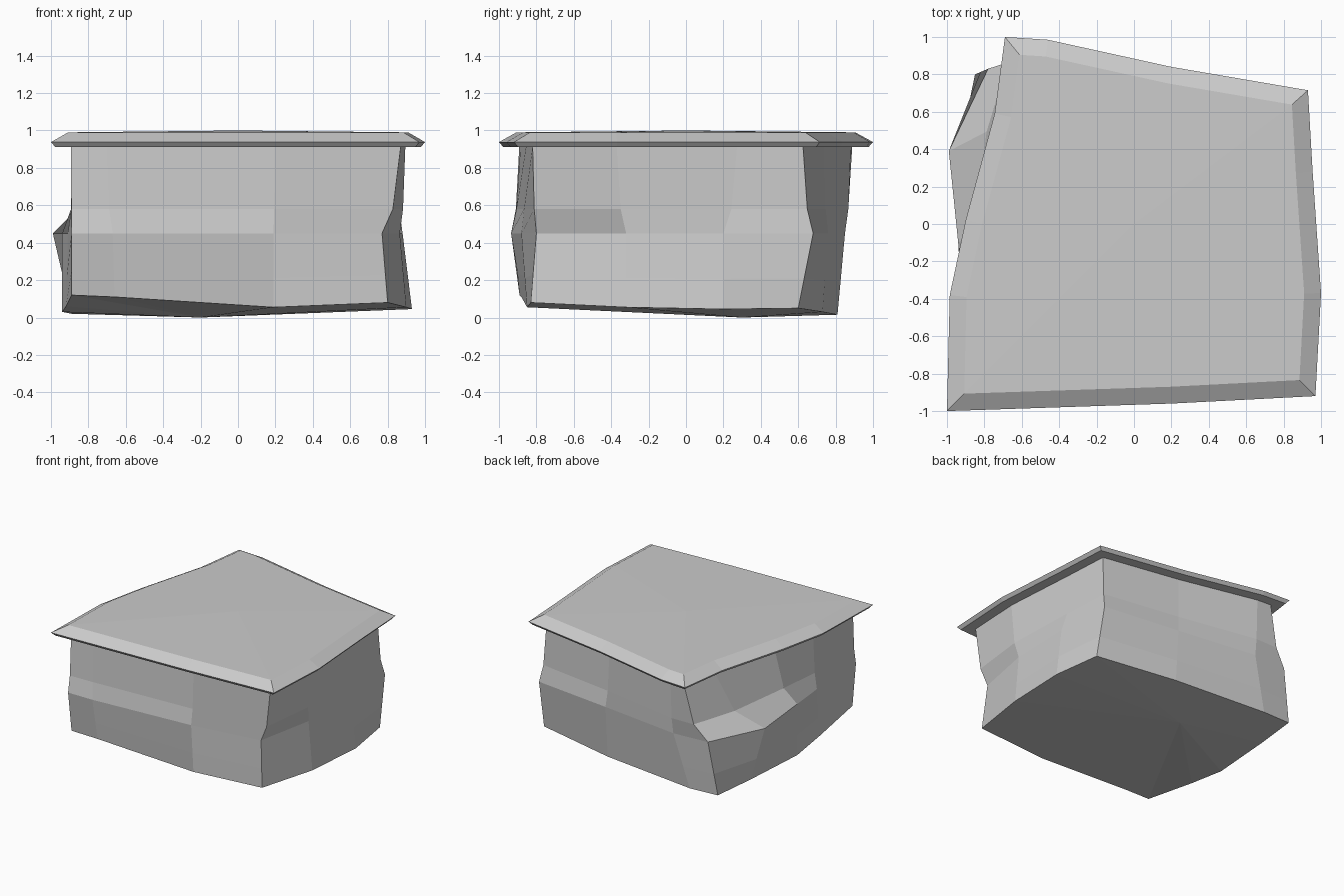
import bpy, bmesh
from mathutils import Vector

if "Cube" in bpy.data.objects:
    bpy.data.objects.remove(bpy.data.objects["Cube"])

# Lid outline, counter-clockwise from the front-left corner
RIM = [(-1, -1), (-.7, -.99), (.2, -.96), (.97, -.92), (1, -.37), (.955, .28), (.93, .715),
       (.2, .84), (-.46, .985), (-.69, 1), (-.745, .59), (-.9, .02), (-.985, -.38)]
# Body outline at half height (bulges at the back-left)
MIDDLE = [(-.89, -.935), (-.67, -.935), (.19, -.88), (.77, -.80), (.865, -.32), (.88, .2), (.86, .68),
          (.2, .76), (-.48, .85), (-.78, .83), (-.99, .39), (-.94, -.1), (-.91, -.4)]
# Body outline at the sloping underside
BASE = [(-.89, -.89, .12), (-.66, -.88, .11), (.19, -.85, .055), (.80, -.83, .08), (.90, -.32, .055),
        (.93, .2, .045), (.87, .60, .05), (.2, .73, .03), (-.6, .81, .015), (-.85, .80, .02),
        (-.89, .43, .02), (-.94, -.1, .03), (-.92, -.42, .06)]


def inset(points, d):
    """Mitred inward offset of a counter-clockwise outline."""
    out = []
    for i, p in enumerate(points):
        p = Vector(p)
        a = (p - Vector(points[i - 1])).normalized()
        b = (Vector(points[(i + 1) % len(points)]) - p).normalized()
        na, nb = Vector((-a.y, a.x)), Vector((-b.y, b.x))
        out.append(p + (na + nb) * d / (1 + na.dot(nb)))
    return out


def at(points, z):
    return [Vector((p[0], p[1], z)) for p in points]


def blend(r, s, t):
    return [a.lerp(b, t) for a, b in zip(r, s)]


def loft(name, rings, bottom, top):
    """Skin stacked rings (low to high) and fan each end to a centre point."""
    bm = bmesh.new()
    loops = [[bm.verts.new(p) for p in r] for r in rings]
    n = len(loops[0])
    lo, hi = bm.verts.new(bottom), bm.verts.new(top)
    for i in range(n):
        j = (i + 1) % n
        for r, s in zip(loops, loops[1:]):
            bm.faces.new((r[i], r[j], s[j], s[i]))
        bm.faces.new((lo, loops[0][j], loops[0][i]))
        bm.faces.new((hi, loops[-1][i], loops[-1][j]))
    bmesh.ops.recalc_face_normals(bm, faces=bm.faces)
    mesh = bpy.data.meshes.new(name)
    bm.to_mesh(mesh)
    bm.free()
    ob = bpy.data.objects.new(name, mesh)
    bpy.context.collection.objects.link(ob)
    return ob


inner = inset(RIM, .09)

# Overhanging slab with a wide top bevel and a thin lower bevel
loft("top_slab", [at(inset(RIM, .022), .912), at(RIM, .938), at(inner, .99)],
     (0, 0, .912), (0, 0, 1))

# Faceted stone body
head = at(inset(RIM, .105), .915)
mid = at(MIDDLE, .45)
base = [Vector(p) for p in BASE]
shoulder = blend(head, mid, .42)
for p in shoulder:
    p.z = .58
loft("stone_body", [base, blend(base, mid, .4), mid, shoulder, head],
     (-.2, .3, 0), (0, 0, .915))
